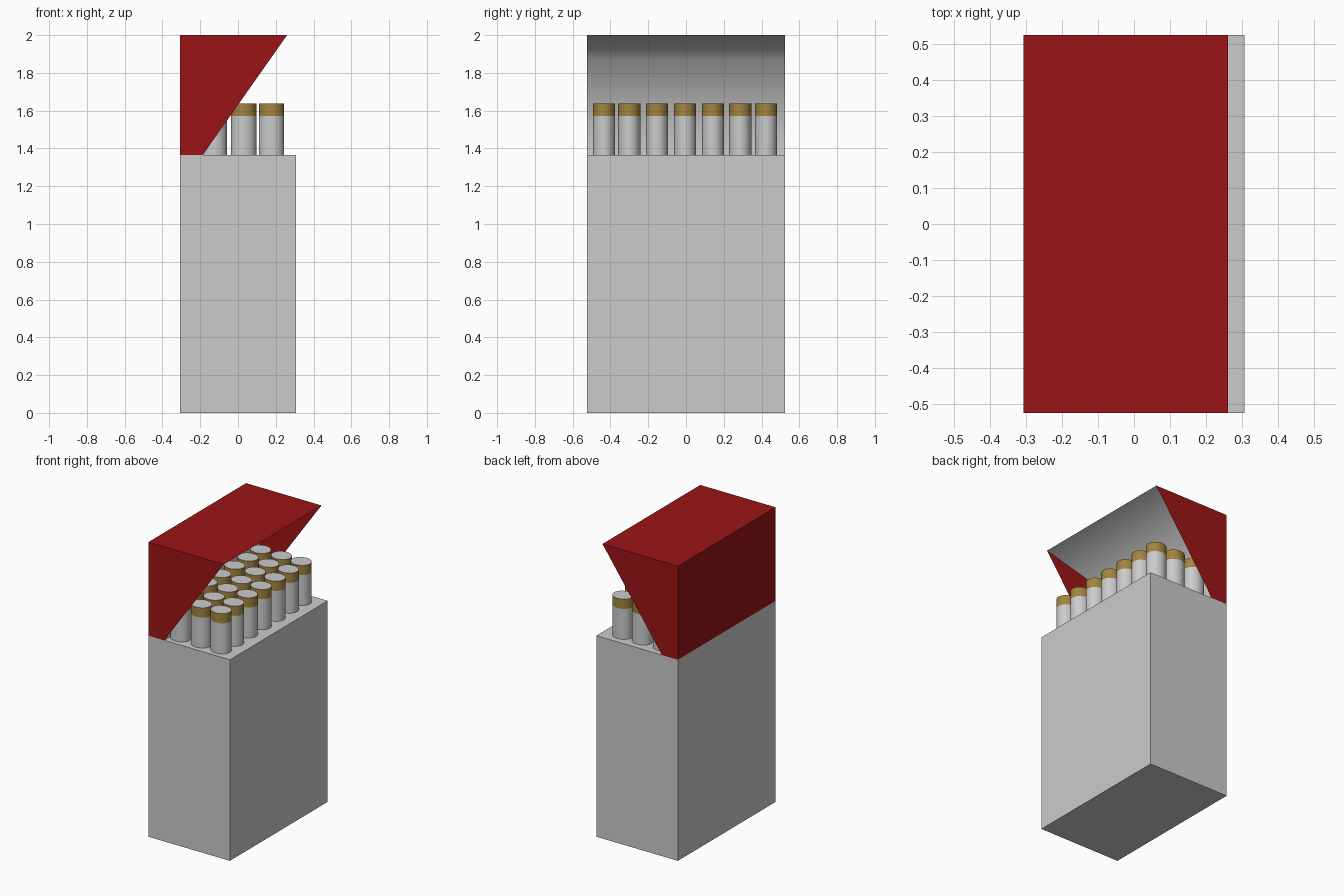
import bpy, bmesh
from mathutils import Matrix, Vector

if "Cube" in bpy.data.objects:
    bpy.data.objects.remove(bpy.data.objects["Cube"])

HX, HY, RIM = 0.306, 0.524, 1.365


def material(name, rgb):
    m = bpy.data.materials.new(name)
    m.diffuse_color = (*rgb, 1)
    m.use_nodes = True
    m.node_tree.nodes["Principled BSDF"].inputs["Base Color"].default_value = m.diffuse_color
    return m


def to_mesh(bm, name, mats=()):
    bmesh.ops.recalc_face_normals(bm, faces=bm.faces)
    me = bpy.data.meshes.new(name)
    bm.to_mesh(me)
    bm.free()
    for m in mats:
        me.materials.append(m)
    return me


def add(name, me, loc=(0, 0, 0)):
    ob = bpy.data.objects.new(name, me)
    ob.location = loc
    bpy.context.collection.objects.link(ob)
    return ob


red = material("dark_red", (0.33, 0.007, 0.008))
gold = material("tan_gold", (0.36, 0.23, 0.05))
grey = material("paper_grey", (0.8, 0.8, 0.8))

# Carton body
bm = bmesh.new()
bmesh.ops.create_cube(bm, size=1, matrix=Matrix.Translation((0, 0, RIM / 2))
                      @ Matrix.Diagonal((2 * HX, 2 * HY, RIM, 1)))
add("carton_body", to_mesh(bm, "carton_body"))

# Open lid: side profile extruded across the depth, with a grey soft-shaded lining
profile = [(-HX, RIM), (-0.187, RIM), (-0.215, 1.874), (0.26, 2.0), (-HX, 2.0)]
bm = bmesh.new()
front = [bm.verts.new((x, -HY, z)) for x, z in profile]
back = [bm.verts.new((x, HY, z)) for x, z in profile]
bm.faces.new(front)
bm.faces.new(back[::-1])
for i in range(5):
    j = (i + 1) % 5
    f = bm.faces.new((front[i], front[j], back[j], back[i]))
    if i in (1, 2):
        f.material_index = 1
        f.smooth = True
# Triangulate the concave ends cleanly
bmesh.ops.triangulate(bm, faces=[f for f in bm.faces if len(f.verts) == 5])
add("open_lid", to_mesh(bm, "open_lid", (red, grey)))

# Stick: slightly oval cylinder with a coloured band below its grey end
bottom, band, top = 1.30, 1.572, 1.638
bm = bmesh.new()
bmesh.ops.create_cone(bm, cap_ends=True, segments=32, radius1=1, radius2=1, depth=1,
                      matrix=Matrix.Translation((0, 0, (bottom + top) / 2))
                      @ Matrix.Diagonal((0.067, 0.059, top - bottom, 1)))
bmesh.ops.bisect_plane(bm, geom=bm.verts[:] + bm.edges[:] + bm.faces[:],
                       plane_co=Vector((0, 0, band)), plane_no=Vector((0, 0, 1)))
for f in bm.faces:
    f.smooth = len(f.verts) == 4
    f.material_index = int(f.smooth and f.calc_center_median().z > band)
stick = to_mesh(bm, "stick", (grey, gold))

# Three rows of seven sticks
for x in (-0.126, 0.03, 0.177):
    for y in (-0.434, -0.30, -0.153, -0.005, 0.143, 0.287, 0.424):
        add("stick", stick, (x, y, 0))
